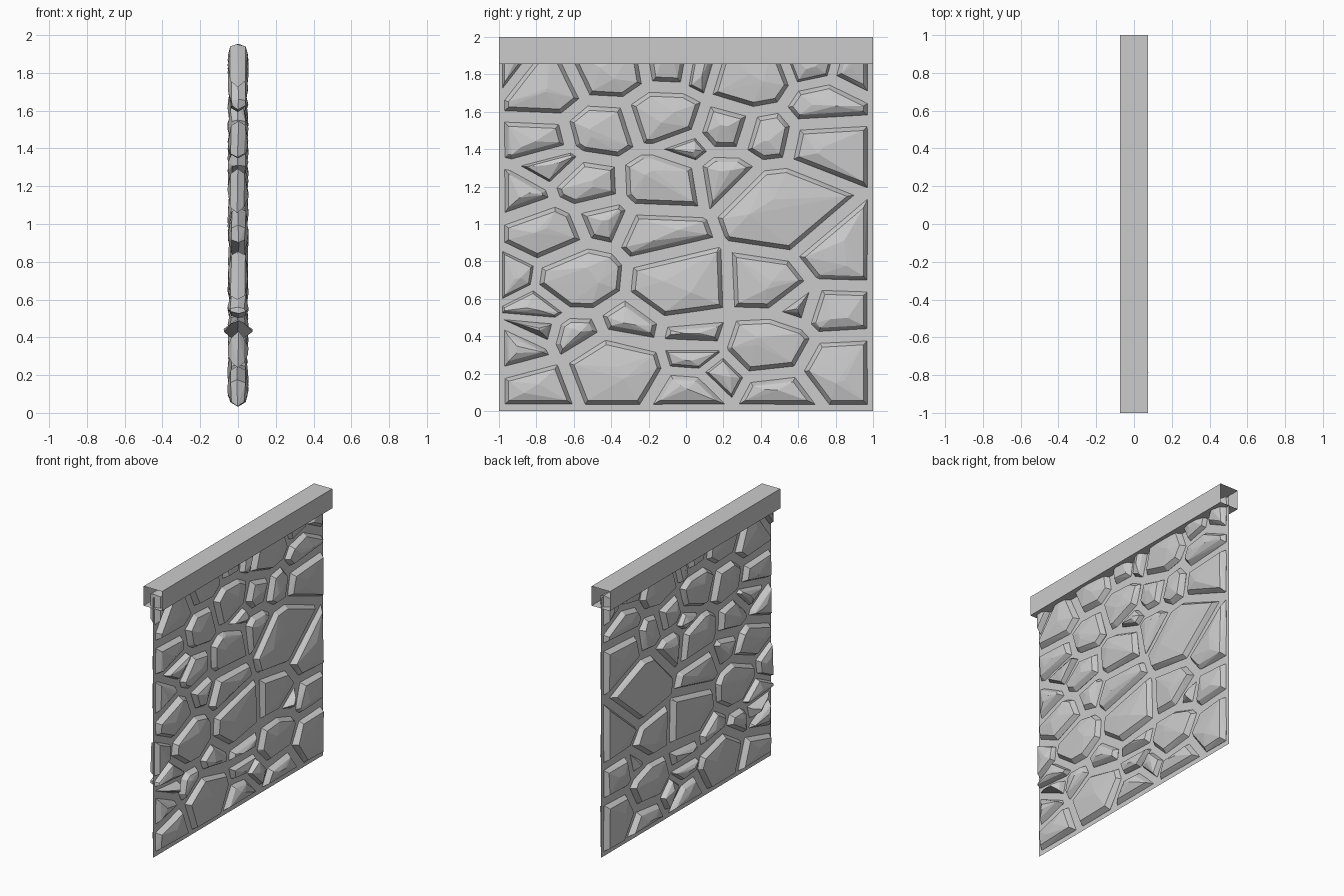
import bpy, bmesh, random
from mathutils import Vector

if "Cube" in bpy.data.objects:
    bpy.data.objects.remove(bpy.data.objects["Cube"])

random.seed(4)
STRETCH = 0.75   # stones spread wider than tall

# stone seeds: y, z, size
SEEDS = [
    (-.79, .13, .13), (-.88, .32, .10), (-.38, .22, .19), (0, .09, .12), (.17, .19, .05),
    (.50, .09, .12), (.83, .23, .16), (.45, .35, .16), (.03, .29, .07), (.03, .43, .10),
    (-.30, .47, .11), (-.58, .40, .10), (-.79, .43, .06), (-.77, .56, .07), (-.93, .74, .08),
    (-.57, .71, .17), (-.03, .68, .20), (.42, .69, .16), (.58, .57, .09), (.80, .53, .12),
    (.82, .87, .18), (-.75, .95, .15), (-.45, 1.02, .10), (-.14, .94, .15), (.52, 1.07, .23),
    (-.87, 1.14, .09), (-.53, 1.21, .12), (-.12, 1.22, .16), (.20, 1.25, .12), (-.70, 1.31, .07),
    (-.77, 1.46, .10), (-.45, 1.51, .14), (-.01, 1.40, .08), (-.12, 1.57, .15), (.21, 1.51, .11),
    (.44, 1.47, .11), (.77, 1.43, .16), (.75, 1.62, .14), (-.75, 1.72, .15), (-.91, 1.79, .06),
    (-.42, 1.81, .15), (-.10, 1.84, .09), (.10, 1.82, .07), (.34, 1.78, .16), (.66, 1.85, .08),
    (.92, 1.81, .09),
]
LOOSE = 12       # the small stone that sticks out furthest


def clip(poly, normal, limit):
    """Keep the part of a convex polygon where p.normal <= limit."""
    out = []
    for a, b in zip(poly, poly[1:] + poly[:1]):
        da, db = a.dot(normal) - limit, b.dot(normal) - limit
        if da <= 0:
            out.append(a)
        if da * db < 0:
            out.append(a.lerp(b, da / (da - db)))
    return out


def cell(i):
    """Weighted Voronoi cell around seed i, so neighbouring stones fit together."""
    poly = [Vector(p) for p in ((-1, .005), (1, .005), (1, 1.97), (-1, 1.97))]
    yi, zi, ri = SEEDS[i]
    for j, (yj, zj, rj) in enumerate(SEEDS):
        if j != i and poly:
            n = Vector(((yj - yi) * STRETCH ** 2, zj - zi))
            limit = ((yj ** 2 - yi ** 2) * STRETCH ** 2 + zj ** 2 - zi ** 2 + ri ** 2 - rj ** 2) / 2
            poly = clip(poly, n, limit)
    # drop very short edges
    return [p for k, p in enumerate(poly) if (p - poly[k - 1]).length > .025]


def inset(poly, d):
    """Move every edge of a counter-clockwise convex polygon inwards by d."""
    out = poly
    for a, b in zip(poly, poly[1:] + poly[:1]):
        e = (b - a).normalized()
        n = Vector((e.y, -e.x))
        out = clip(out, n, a.dot(n) - d)
    return out


def make_object(name, bm):
    bmesh.ops.recalc_face_normals(bm, faces=bm.faces)
    mesh = bpy.data.meshes.new(name)
    bm.to_mesh(mesh)
    bm.free()
    ob = bpy.data.objects.new(name, mesh)
    bpy.context.collection.objects.link(ob)
    return ob


def make_stone(i):
    base = cell(i)
    if len(base) < 3:
        return
    small = SEEDS[i][2] < .085
    outline = inset(base, .018 if small else .03)
    if len(outline) < 3:
        outline = base
    rim = inset(outline, .012 if small else .022)
    if len(rim) < 3:
        rim = outline
    c = sum(rim, Vector((0, 0))) / len(rim)
    peak = .078 if i == LOOSE else .056
    pts = [(random.uniform(-.006, .006), p.x, p.y) for p in outline]
    for side in (-1, 1):
        pts += [(side * random.uniform(.030, .042), p.x, p.y) for p in rim]
        # two raised points make the faceted face
        for p in random.sample(rim, 2):
            q = c.lerp(p, random.uniform(.15, .45))
            pts.append((side * (peak - random.uniform(0, .005)), q.x, q.y))
    bm = bmesh.new()
    for p in pts:
        bm.verts.new(p)
    res = bmesh.ops.convex_hull(bm, input=bm.verts[:])
    junk = {v for v in res["geom_interior"] + res["geom_unused"]
            if isinstance(v, bmesh.types.BMVert)}
    bmesh.ops.delete(bm, geom=list(junk), context='VERTS')
    make_object(f"stone_{i + 1:02d}", bm)


# stones, straddling the mortar sheet
for i in range(len(SEEDS)):
    make_stone(i)

# thin mortar sheet
bm = bmesh.new()
bm.faces.new([bm.verts.new(p) for p in ((0, -1, 0), (0, 1, 0), (0, 1, 1.93), (0, -1, 1.93))])
make_object("mortar_sheet", bm)

# coping beam, open at both ends
bm = bmesh.new()
profile = [(-.075, 1.855), (.075, 1.855), (.075, 2), (-.075, 2)]
ends = [[bm.verts.new((x, y, z)) for x, z in profile] for y in (-1, 1)]
for k in range(4):
    n = (k + 1) % 4
    bm.faces.new((ends[0][k], ends[0][n], ends[1][n], ends[1][k]))
make_object("coping_beam", bm)
